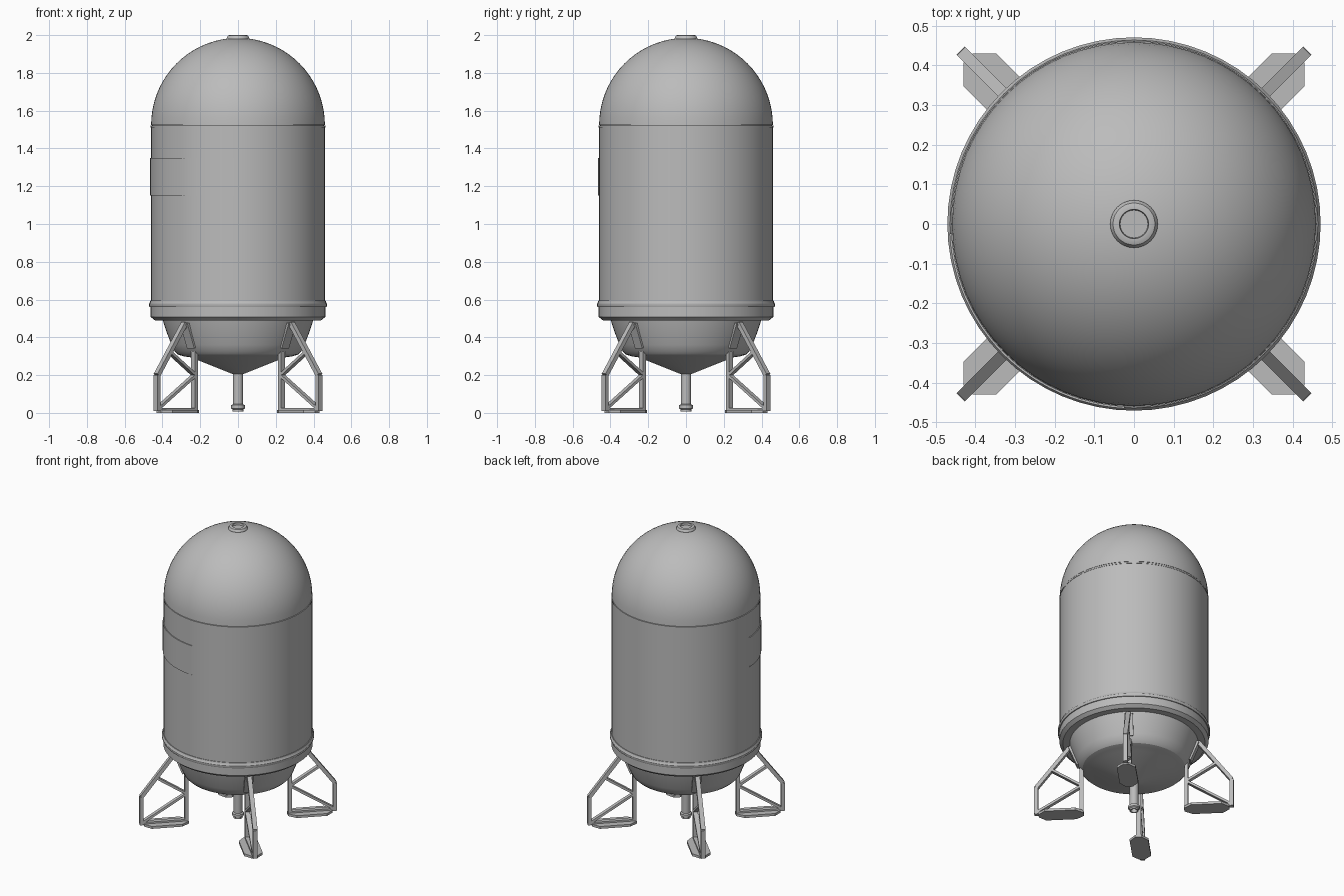
import bpy, bmesh, math
from mathutils import Vector, Matrix

cube = bpy.data.objects.get("Cube")
if cube:
    bpy.data.objects.remove(cube, do_unlink=True)

metal = bpy.data.materials.new("plain_grey_metal")
metal.use_nodes = True
GREY = (0.5, 0.5, 0.5, 1)
metal.diffuse_color = GREY
metal.node_tree.nodes["Principled BSDF"].inputs["Base Color"].default_value = GREY


def finish(name, bm, smooth=None):
    bmesh.ops.remove_doubles(bm, verts=bm.verts, dist=1e-5)
    bmesh.ops.recalc_face_normals(bm, faces=bm.faces)
    mesh = bpy.data.meshes.new(name)
    bm.to_mesh(mesh)
    bm.free()
    mesh.materials.append(metal)
    ob = bpy.data.objects.new(name, mesh)
    bpy.context.collection.objects.link(ob)
    if smooth:
        bpy.ops.object.select_all(action='DESELECT')
        ob.select_set(True)
        bpy.context.view_layer.objects.active = ob
        bpy.ops.object.shade_smooth_by_angle(angle=math.radians(smooth))
    return ob


def lathe(name, profile, start=0, sweep=360, steps=64, smooth=25):
    """Revolve (radius, height) points about the z axis."""
    bm = bmesh.new()
    verts = [bm.verts.new((r, 0, z)) for r, z in profile]
    edges = [bm.edges.new(pair) for pair in zip(verts, verts[1:])]
    bmesh.ops.rotate(bm, verts=verts, matrix=Matrix.Rotation(math.radians(start), 3, 'Z'))
    bmesh.ops.spin(bm, geom=verts + edges, axis=(0, 0, 1), cent=(0, 0, 0),
                   angle=math.radians(sweep), steps=steps)
    return finish(name, bm, smooth)


def add_bar(bm, a, b, thick, width):
    """Box from a to b, given as (radius, height), in the leg's plane."""
    a, b = Vector((a[0], 0, a[1])), Vector((b[0], 0, b[1]))
    d = (b - a).normalized()
    side = Vector((0, 1, 0))
    frame = Matrix((d, side, d.cross(side))).transposed().to_4x4()
    size = Matrix.Diagonal(((b - a).length, width, thick, 1))
    bmesh.ops.create_cube(bm, size=1, matrix=Matrix.Translation((a + b) / 2) @ frame @ size)


# Tank: domed top, straight shell, and the seam between them
R, SEAM = 0.46, 1.52
dome = [(R * math.cos(math.radians(t)), SEAM + 0.005 + R * math.sin(math.radians(t)))
        for t in range(0, 91, 5)]
dome[-1] = (0, dome[-1][1])
lathe("dome", [(R - 0.006, SEAM - 0.005), (R - 0.006, SEAM + 0.005)] + dome)
lathe("shell", [(R, 0.55), (R, SEAM - 0.006), (R - 0.008, SEAM - 0.004)])
lathe("seam_band", [(R - 0.01, SEAM - 0.008), (R + 0.002, SEAM - 0.008),
                    (R + 0.002, SEAM + 0.002), (R - 0.01, SEAM + 0.002)])

# Hollow fitting on top of the dome
lathe("top_fitting", [(0.06, 1.97), (0.06, 1.985), (0.053, 1.997), (0.045, 2.0),
                      (0.037, 2.0), (0.035, 1.987), (0, 1.987)], steps=32)

# Lower skirt with its raised band
lathe("skirt", [(0.39, 0.49), (0.44, 0.49), (0.462, 0.508), (0.462, 0.565)])
lathe("skirt_band", [(0.45, 0.56), (0.468, 0.56), (0.471, 0.567), (0.471, 0.578),
                     (0.466, 0.585), (0.464, 0.595), (0.45, 0.595)])

# Bowl and conical bottom
lathe("bottom_bowl", [(0.4, 0.5), (0.395, 0.48), (0.375, 0.42), (0.352, 0.36),
                      (0.336, 0.326), (0.318, 0.309), (0.29, 0.3), (0.25, 0.294),
                      (0.03, 0.206), (0, 0.206)])

# Drain pipe with its end collar
lathe("drain_pipe", [(0.027, 0.22), (0.027, 0.046), (0.036, 0.041), (0.036, 0.024),
                     (0.028, 0.018), (0.028, 0.008), (0.02, 0.008), (0.02, 0.04),
                     (0, 0.04)], steps=32)

# Thin curved plate on the side of the shell
lathe("side_plate", [(R, 1.15), (R + 0.006, 1.15), (R + 0.006, 1.35), (R, 1.35)],
      start=183, sweep=84, steps=24)

# Four truss legs on the diagonals
INNER, KNEE, TOP = 0.325, (0.607, 0.2), (0.4, 0.475)
bars = [
    (TOP, KNEE, 0.024),
    (KNEE, (0.607, 0.01), 0.024),
    ((INNER, 0.01), (INNER, 0.35), 0.022),
    ((INNER, 0.34), TOP, 0.022),
    ((INNER, 0.2), (0.6, 0.025), 0.015),
    ((INNER, 0.2), (0.51, 0.32), 0.015),
    ((INNER - 0.01, 0.018), (0.615, 0.018), 0.018),
]
foot_half = [(0.312, 0.02), (0.36, 0.058), (0.55, 0.058), (0.592, 0.017)]
foot_outline = foot_half + [(x, -y) for x, y in reversed(foot_half)]

for i, label in enumerate(("back_left", "back_right", "front_right", "front_left")):
    turn = Matrix.Rotation(math.radians(45 + 90 * i), 4, 'Z')

    bm = bmesh.new()
    for a, b, thick in bars:
        add_bar(bm, a, b, thick, 0.029)
    bm.transform(turn)
    finish(label + "_leg", bm)

    # Mounting pad against the bowl
    bm = bmesh.new()
    add_bar(bm, (0.345, 0.345), (0.397, 0.475), 0.02, 0.055)
    bm.transform(turn)
    finish(label + "_mounting_pad", bm)

    # Foot plate with tapered ends
    bm = bmesh.new()
    face = bm.faces.new([bm.verts.new((x, y, 0)) for x, y in foot_outline])
    up = bmesh.ops.extrude_face_region(bm, geom=[face])["geom"]
    bmesh.ops.translate(bm, vec=(0, 0, 0.016),
                        verts=[v for v in up if isinstance(v, bmesh.types.BMVert)])
    if face.is_valid and not any(len(f.verts) == 8 and f.calc_center_median().z < 0.001
                                 for f in bm.faces):
        bm.faces.new(face.verts)
    bm.transform(turn)
    finish(label + "_foot", bm)
